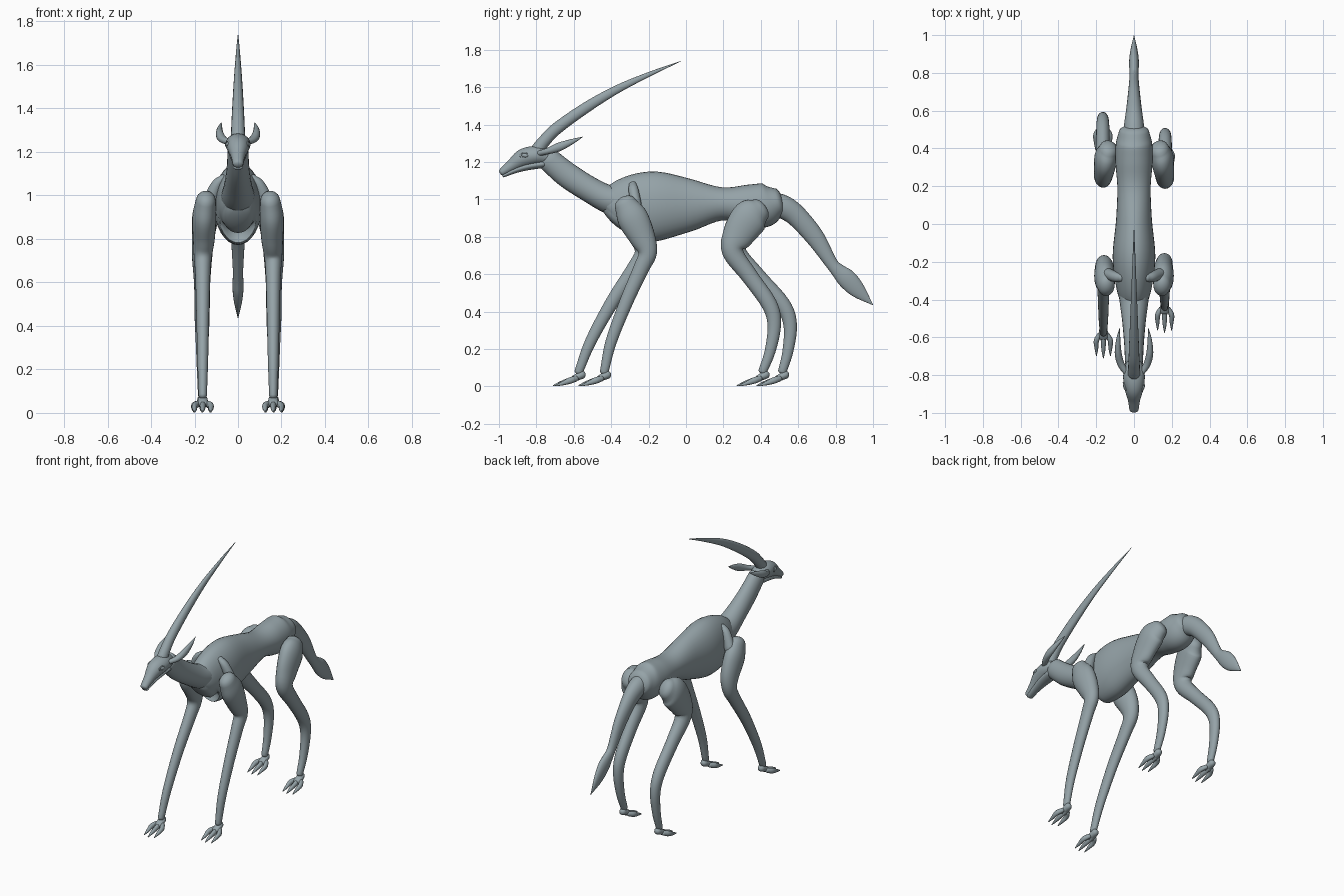
import bpy, bmesh, math
from mathutils import Vector

cube = bpy.data.objects.get("Cube")
if cube:
    bpy.data.objects.remove(cube, do_unlink=True)

COLOUR = (0.30, 0.365, 0.39, 1)
hide = bpy.data.materials.new("slate_grey")
hide.diffuse_color = COLOUR
hide.use_nodes = True
hide.node_tree.nodes["Principled BSDF"].inputs["Base Color"].default_value = COLOUR


def finish(obj, name):
    """Name, colour and smooth one part."""
    obj.name = obj.data.name = name
    obj.data.materials.append(hide)
    bpy.ops.object.select_all(action="DESELECT")
    obj.select_set(True)
    bpy.context.view_layer.objects.active = obj
    bpy.ops.object.shade_smooth_by_angle(angle=math.radians(50))
    return obj


def spline(sections, steps):
    """Smooth interpolation through all section values."""
    pts = [Vector(s) for s in sections]
    pts = [2 * pts[0] - pts[1]] + pts + [2 * pts[-1] - pts[-2]]
    out = []
    for a, b, c, d in zip(pts, pts[1:], pts[2:], pts[3:]):
        for i in range(steps):
            t = i / steps
            out.append(0.5 * (2 * b + (c - a) * t + (2 * a - 5 * b + 4 * c - d) * t ** 2
                              + (3 * b - a - 3 * c + d) * t ** 3))
    return out + [pts[-2]]


def loft(name, sections, cap=1.0, sides=24, steps=5):
    """Skin oval sections (x, y, z, half width, half depth) with rounded ends."""
    path = spline(sections, steps)
    centres = [Vector(p[:3]) for p in path]
    rings = []
    for i, p in enumerate(path):
        tangent = (centres[min(i + 1, len(path) - 1)] - centres[max(i - 1, 0)]).normalized()
        rings.append((centres[i], tangent, max(p[3], 0.001), max(p[4], 0.001)))

    def dome(ring, sign):
        c, t, w, d = ring
        depth = cap * min(w, d)
        return [(c + t * sign * depth * math.sin(a), t, w * math.cos(a), d * math.cos(a))
                for a in (math.radians(k) for k in (25, 50, 70, 84))]

    rings = dome(rings[0], -1)[::-1] + rings + dome(rings[-1], 1)
    bm = bmesh.new()
    loops = []
    for c, t, w, d in rings:
        side = (Vector((1, 0, 0)) - t * t.x).normalized()
        normal = t.cross(side)
        angles = [math.tau * k / sides for k in range(sides)]
        loops.append([bm.verts.new(c + side * w * math.cos(a) + normal * d * math.sin(a))
                      for a in angles])
    for lower, upper in zip(loops, loops[1:]):
        for k in range(sides):
            n = (k + 1) % sides
            bm.faces.new((lower[k], lower[n], upper[n], upper[k]))
    bm.faces.new(loops[0][::-1])
    bm.faces.new(loops[-1])
    bmesh.ops.recalc_face_normals(bm, faces=bm.faces)
    mesh = bpy.data.meshes.new(name)
    bm.to_mesh(mesh)
    bm.free()
    obj = bpy.data.objects.new(name, mesh)
    bpy.context.collection.objects.link(obj)
    return finish(obj, name)


def central(name, sections, **options):
    """Part on the middle plane: (y, z, half width, half depth)."""
    return loft(name, [(0, *s) for s in sections], **options)


# Torso, neck and tail
central("torso", [(-.38, .90, .07, .10), (-.33, .94, .095, .165), (-.17, .963, .113, .187),
                  (.02, .97, .095, .142), (.19, .976, .088, .089), (.32, .97, .098, .108),
                  (.42, .968, .097, .117), (.49, .985, .08, .078)], cap=.4, sides=32)
central("neck", [(-.30, .98, .085, .10), (-.41, 1.0, .076, .077), (-.51, 1.05, .063, .069),
                 (-.635, 1.13, .052, .068), (-.74, 1.218, .047, .062)], cap=.5)
central("tail", [(.47, .98, .055, .06), (.53, .955, .052, .062), (.595, .907, .043, .057),
                 (.69, .797, .032, .05), (.775, .663, .024, .034), (.81, .622, .024, .038),
                 (.86, .575, .026, .051), (.92, .512, .018, .041), (.998, .437, .001, .002)])

# Head: skull with upper snout, lower jaw, horn
central("skull", [(-.73, 1.225, .04, .04), (-.80, 1.235, .057, .05), (-.87, 1.22, .05, .05),
                  (-.93, 1.182, .033, .033), (-.983, 1.145, .024, .021)], cap=.6)
central("lower_jaw", [(-.76, 1.19, .042, .022), (-.84, 1.178, .037, .021),
                      (-.91, 1.157, .028, .016), (-.975, 1.127, .022, .009)], cap=.8)
central("horn", [(-.79, 1.27, .033, .036), (-.755, 1.315, .031, .033), (-.69, 1.38, .028, .032),
                 (-.54, 1.487, .022, .029), (-.37, 1.588, .015, .022), (-.19, 1.672, .008, .012),
                 (-.025, 1.74, .001, .001)], sides=16)


def ellipsoid(name, centre, size, turn):
    bpy.ops.mesh.primitive_uv_sphere_add(segments=16, ring_count=10, radius=1,
                                         location=centre, rotation=turn)
    bpy.context.object.scale = size
    finish(bpy.context.object, name)


# Paired ears, eyes and eyelids
for label, s in (("left", 1), ("right", -1)):
    loft(label + "_ear", [(s * .04, -.79, 1.245, .014, .014), (s * .07, -.74, 1.258, .019, .017),
                          (s * .084, -.68, 1.28, .018, .023), (s * .083, -.61, 1.309, .011, .014),
                          (s * .076, -.552, 1.334, .001, .001)], sides=16)
    tilt = (math.radians(-8), 0, s * math.radians(-14))
    ellipsoid(label + "_eye", (s * .046, -.862, 1.235), (.011, .02, .011), tilt)
    bpy.ops.mesh.primitive_torus_add(major_radius=1, minor_radius=.25, major_segments=24,
                                     minor_segments=8, location=(s * .047, -.862, 1.235),
                                     rotation=(math.radians(-8), math.radians(90), s * math.radians(-14)))
    bpy.context.object.scale = (.013, .023, .016)
    finish(bpy.context.object, label + "_eyelid")


def paw(name, x, y):
    """Foot pad with three clawed toes reaching forward from the ankle."""
    loft(name + "_paw", [(x, y + .015, .062, .022, .022), (x, y - .025, .042, .027, .017)], sides=16)
    for toe, spread, reach in (("inner", -1, 0), ("middle", 0, .012), ("outer", 1, 0)):
        a, b = x + spread * .022, x + spread * .037
        loft(f"{name}_{toe}_toe", [(a, y - .015, .042, .013, .015), (b, y - .045, .032, .014, .017),
                                   (b, y - .085 - reach, .017, .010, .011),
                                   (b, y - .125 - reach, .004, .002, .003)], sides=12)


# Front and hind legs; each side has its own stride
FRONT = {"left": [(-.205, .715), (-.24, .63), (-.32, .45), (-.40, .24), (-.437, .08)],
         "right": [(-.225, .715), (-.275, .63), (-.395, .45), (-.51, .24), (-.573, .08)]}
HIND = {"left": [(.25, .72), (.34, .59), (.445, .44), (.472, .33), (.45, .19), (.41, .08)],
        "right": [(.265, .72), (.38, .59), (.515, .44), (.557, .33), (.545, .19), (.515, .08)]}
SHIN = [.05, .042, .036, .03, .023]
SHANK = [.057, .045, .042, .036, .029, .023]

for label, s in (("left", 1), ("right", -1)):
    # Shoulder blade, front leg
    loft(label + "_shoulder_blade", [(s * .07, -.285, 1.08, .016, .02), (s * .10, -.28, 1.045, .026, .027),
                                     (s * .135, -.265, .96, .035, .03)])
    upper = [(s * .148, -.325, .975, .046, .06), (s * .155, -.285, .90, .055, .082),
             (s * .157, -.235, .80, .05, .07)]
    lower = [(s * .162, y, z, r * .82, r) for (y, z), r in zip(FRONT[label], SHIN)]
    loft(label + "_front_leg", upper + lower, cap=.9)
    paw(label + "_front", s * .162, FRONT[label][-1][0])

    # Hind leg with heavy thigh and bent hock
    thigh = [(s * .135, .395, .945, .05, .065), (s * .15, .345, .905, .06, .098),
             (s * .16, .28, .81, .052, .085)]
    lower = [(s * .165, y, z, r * .82, r) for (y, z), r in zip(HIND[label], SHANK)]
    loft(label + "_hind_leg", thigh + lower, cap=.7)
    paw(label + "_hind", s * .165, HIND[label][-1][0])
